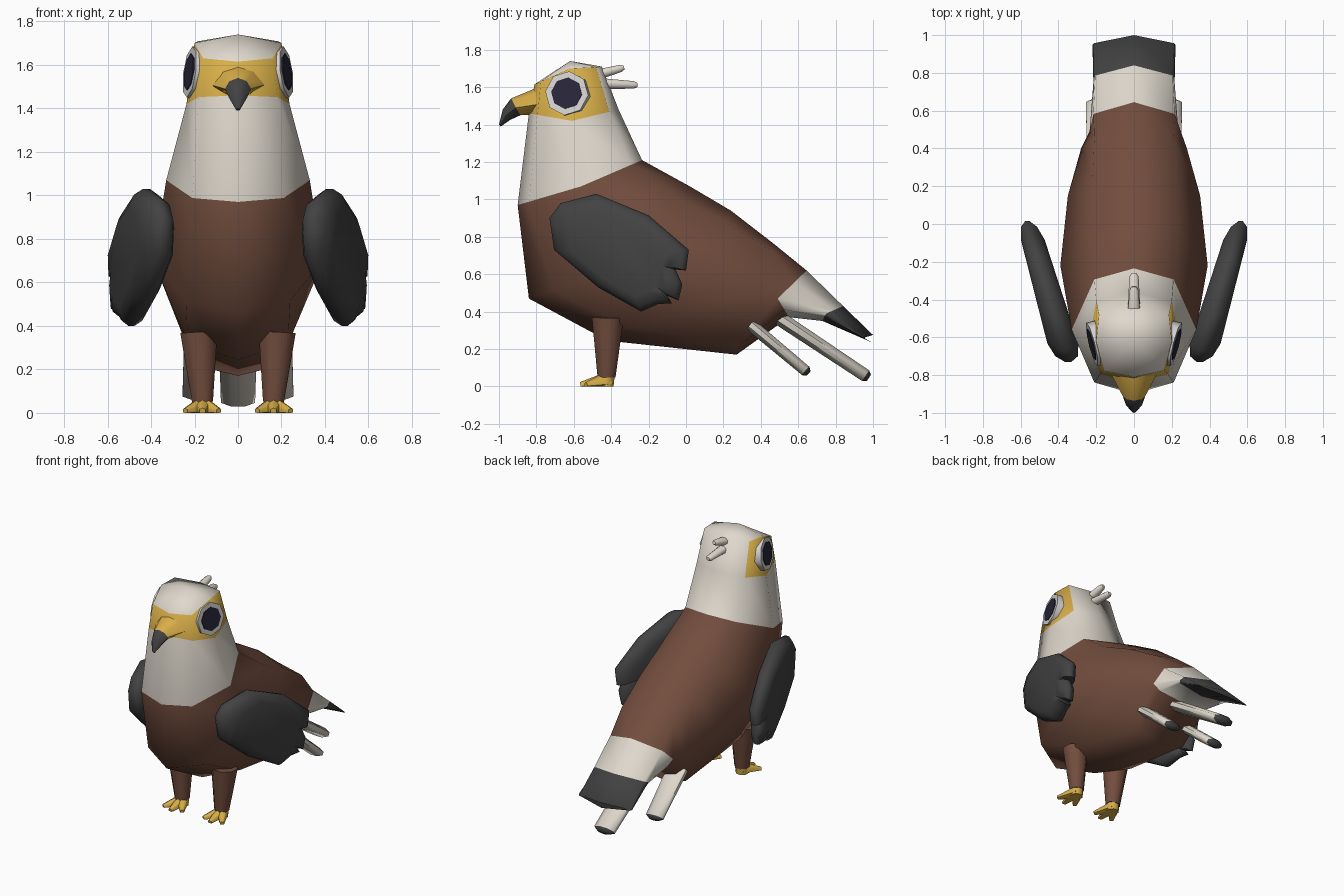
import bpy, bmesh, math
from mathutils import Vector

cube = bpy.data.objects.get("Cube")
if cube:
    bpy.data.objects.remove(cube)


def material(name, rgb):
    m = bpy.data.materials.new(name)
    m.use_nodes = True
    m.diffuse_color = (*rgb, 1)
    bsdf = next(n for n in m.node_tree.nodes if n.type == 'BSDF_PRINCIPLED')
    bsdf.inputs["Base Color"].default_value = (*rgb, 1)
    bsdf.inputs["Roughness"].default_value = 0.8
    return m


BROWN = material("brown plumage", (0.17, 0.075, 0.048))
CREAM = material("cream plumage", (0.74, 0.69, 0.61))
DARK = material("charcoal", (0.055, 0.055, 0.055))
GOLD = material("golden yellow", (0.68, 0.42, 0.065))
RING = material("pale grey", (0.66, 0.65, 0.63))
PUPIL = material("midnight blue", (0.022, 0.020, 0.042))


def finish(bm, name, mats, angle=60):
    bmesh.ops.recalc_face_normals(bm, faces=bm.faces)
    me = bpy.data.meshes.new(name)
    bm.to_mesh(me)
    bm.free()
    ob = bpy.data.objects.new(name, me)
    bpy.context.collection.objects.link(ob)
    for m in mats:
        me.materials.append(m)
    bpy.ops.object.select_all(action='DESELECT')
    ob.select_set(True)
    bpy.context.view_layer.objects.active = ob
    bpy.ops.object.shade_smooth_by_angle(angle=math.radians(angle))
    return ob


def bridge(bm, loops, pick):
    """Join rings of points; pick(row, segment) gives the material slot."""
    rows = [[bm.verts.new(p) for p in loop] for loop in loops]
    n = len(rows[0])
    for r in range(len(rows) - 1):
        for i in range(n):
            j = (i + 1) % n
            f = bm.faces.new((rows[r][i], rows[r][j], rows[r + 1][j], rows[r + 1][i]))
            f.material_index = pick(r, i)
    return rows


def octagon(front, side, back, w, wf, wb, f):
    """Eight-sided symmetric section from three (y, z) points and three half widths."""
    front, side, back = Vector(front), Vector(side), Vector(back)
    half = [(0, front), (wf, front.lerp(side, f)), (w, side), (wb, back.lerp(side, f)), (0, back)]
    half += [(-x, p) for x, p in half[3:0:-1]]
    return [(x, p.x, p.y) for x, p in half]


def loft(name, sections, mats, pick, angle, apex=None):
    bm = bmesh.new()
    rows = bridge(bm, [octagon(*s) for s in sections], pick)
    if apex:
        top = bm.verts.new(apex)
        for i in range(8):
            bm.faces.new((rows[0][i], rows[0][(i + 1) % 8], top))
    else:
        bm.faces.new(rows[0])
    bm.faces.new(rows[-1]).material_index = pick(len(rows) - 2, 0)
    return finish(bm, name, mats, angle)


def taper(name, a, b, ra, rb, mats, flat=1.0, sides=8, tip=0.0):
    """Tapered rod from a to b, widened along x by flat, with an optional short tip."""
    a, b = Vector(a), Vector(b)
    d = (b - a).normalized()
    u = Vector((1, 0, 0))
    u = (u - d * u.dot(d)).normalized()
    v = d.cross(u)

    def ring(c, r):
        pts = []
        for k in range(sides):
            t = math.tau * (k + 0.5) / sides
            p = c + u * (r * flat * math.cos(t)) + v * (r * math.sin(t))
            pts.append((p.x, p.y, max(p.z, 0)))
        return pts
    loops = [ring(a, ra), ring(b, rb)]
    if tip:
        loops.append(ring(b + d * tip, rb * 0.55))
    bm = bmesh.new()
    rows = bridge(bm, loops, lambda r, i: r)
    bm.faces.new(rows[0])
    bm.faces.new(rows[-1]).material_index = len(mats) - 1
    return finish(bm, name, mats)


# Head, breast, back and tail as one skin: front, side, back, widths, corner fraction
body = [
    ((-0.81, 1.615), (-0.62, 1.70), (-0.45, 1.71), 0.20, 0.16, 0.185, 0.18),
    ((-0.84, 1.46), (-0.61, 1.42), (-0.36, 1.48), 0.237, 0.18, 0.20, 0.2),
    ((-0.90, 0.97), (-0.56, 1.07), (-0.235, 1.21), 0.33, 0.21, 0.21, 0.18),
    ((-0.84, 0.47), (-0.22, 0.70), (0.02, 1.07), 0.39, 0.24, 0.23, 0.2),
    ((-0.42, 0.245), (0.15, 0.60), (0.24, 0.94), 0.35, 0.23, 0.22, 0.2),
    ((0.27, 0.17), (0.40, 0.50), (0.46, 0.77), 0.28, 0.20, 0.21, 0.15),
    ((0.55, 0.37), (0.49, 0.47), (0.645, 0.62), 0.235, 0.205, 0.215, 0.4),
    ((0.73, 0.35), (0.75, 0.39), (0.84, 0.43), 0.215, 0.205, 0.205, 0.6),
    ((0.995, 0.235), (0.95, 0.26), (1.00, 0.275), 0.22, 0.21, 0.21, 0.85),
]


def plumage(row, seg):
    if row == 0:
        return 2 if seg in (0, 1, 2, 5, 6, 7) else 0
    return 0 if row in (1, 6) else 3 if row == 7 else 1


loft("body", body, [CREAM, BROWN, GOLD, DARK], plumage, 80, apex=(0, -0.62, 1.74))

# Hooked beak with a dark end
beak = [
    ((-0.77, 1.455), (-0.78, 1.51), (-0.79, 1.60), 0.13, 0.07, 0.075, 0.3),
    ((-0.885, 1.45), (-0.91, 1.49), (-0.935, 1.54), 0.06, 0.04, 0.04, 0.3),
    ((-0.94, 1.425), (-0.96, 1.45), (-0.98, 1.48), 0.042, 0.028, 0.028, 0.3),
    ((-0.99, 1.39), (-0.995, 1.395), (-1.00, 1.40), 0.010, 0.007, 0.007, 0.3),
]
loft("beak", beak, [GOLD, DARK], lambda r, i: 0 if r == 0 else 1, 50)

# Crest feathers
taper("crest_upper", (0, -0.47, 1.668), (0, -0.35, 1.70), 0.03, 0.021, [CREAM] * 3, 1.2, tip=0.02)
taper("crest_lower", (0, -0.46, 1.62), (0, -0.28, 1.612), 0.031, 0.022, [CREAM] * 3, 1.2, tip=0.02)

# Feather under the tail
taper("under_tail_centre", (0, 0.46, 0.39), (0, 0.96, 0.058), 0.042, 0.037, [CREAM, DARK], 2.3, tip=0.022)

# Wing outline in (y, z), with notched feather ends
WING = [(-0.73, 0.90), (-0.67, 0.98), (-0.48, 1.03), (-0.20, 0.915), (0.015, 0.73), (0.0, 0.62),
        (-0.055, 0.625), (-0.02, 0.545), (-0.04, 0.46), (-0.10, 0.485), (-0.075, 0.445),
        (-0.15, 0.44), (-0.24, 0.40), (-0.47, 0.53), (-0.705, 0.73)]


def wing(name, s):
    loops = []
    for depth, scale in ((-1, 0.74), (-0.7, 0.92), (-0.2, 1), (0.2, 1), (0.7, 0.92), (1, 0.74)):
        loop = []
        for y, z in WING:
            y, z = -0.36 + (y + 0.36) * scale, 0.71 + (z - 0.71) * scale
            loop.append((s * (0.56 + 0.29 * y + depth * (0.06 - 0.035 * y)), y, z))
        loops.append(loop)
    bm = bmesh.new()
    rows = bridge(bm, loops, lambda r, i: 0)
    bm.faces.new(rows[0])
    bm.faces.new(rows[-1])
    finish(bm, name, [DARK])


for side, s in (("left", 1), ("right", -1)):
    wing(side + "_wing", s)
    taper(side + "_under_tail", (s * 0.175, 0.345, 0.33), (s * 0.19, 0.64, 0.083),
          0.036, 0.032, [CREAM, DARK], 2.2, tip=0.02)

    # Eye: pale octagon plate and dark pupil set on the cheek
    n = Vector((s * 0.95, -0.24, 0.13)).normalized()
    eye = Vector((s * 0.219, -0.637, 1.567))
    taper(side + "_eye_ring", eye - n * 0.045, eye + n * 0.004, 0.119, 0.119, [RING])
    taper(side + "_pupil", eye, eye + n * 0.009, 0.085, 0.085, [PUPIL])

    # Leg and three-toed foot
    taper(side + "_leg", (s * 0.18, -0.418, 0.37), (s * 0.163, -0.425, 0.05), 0.092, 0.052, [BROWN])
    taper(side + "_ankle", (s * 0.163, -0.425, 0.06), (s * 0.163, -0.43, 0.0), 0.048, 0.046, [GOLD])
    for label, dx, y in (("inner", -0.075, -0.535), ("middle", 0, -0.565), ("outer", 0.08, -0.535)):
        taper(f"{side}_{label}_toe", (s * 0.163, -0.42, 0.032), (s * (0.163 + dx), y, 0.008),
              0.046, 0.015, [GOLD], sides=6)
